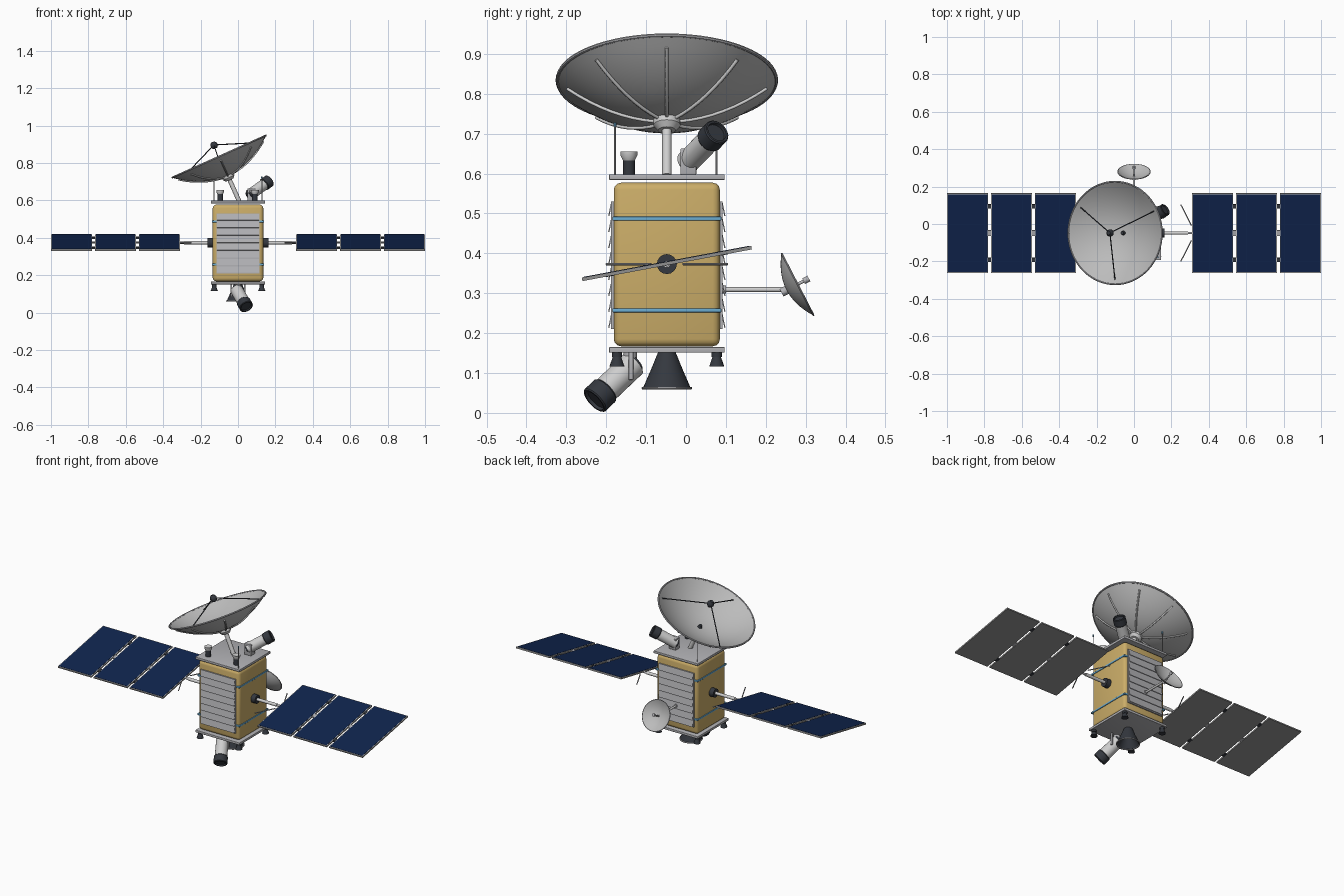
import bpy, bmesh, math
from mathutils import Matrix, Vector

if "Cube" in bpy.data.objects:
    bpy.data.objects.remove(bpy.data.objects["Cube"])


def material(name, r, g, b):
    m = bpy.data.materials.new(name)
    m.use_nodes = True
    m.diffuse_color = (r, g, b, 1)
    m.node_tree.nodes["Principled BSDF"].inputs["Base Color"].default_value = (r, g, b, 1)
    return m


GOLD = material("gold foil", 0.60, 0.42, 0.14)
GREY = material("metal grey", 0.45, 0.45, 0.47)
LIGHT = material("light grey", 0.62, 0.62, 0.62)
DISH = material("dish grey", 0.50, 0.50, 0.50)
DARK = material("dark metal", 0.035, 0.04, 0.05)
BLUE = material("solar blue", 0.005, 0.018, 0.075)
BAND = material("band blue", 0.15, 0.42, 0.65)
BACK = material("panel back", 0.28, 0.28, 0.28)
CY = -0.048          # depth centre of the body
MID = 0.373          # height of the panel axis


def finish(name, bm, mat, matrix=Matrix()):
    """Turn a bmesh into an object, smooth with sharp corners."""
    bmesh.ops.remove_doubles(bm, verts=bm.verts, dist=1e-6)
    bmesh.ops.transform(bm, matrix=matrix, verts=bm.verts)
    bmesh.ops.recalc_face_normals(bm, faces=bm.faces)
    for f in bm.faces:
        f.smooth = True
    for e in bm.edges:
        e.smooth = e.calc_face_angle(0) < math.radians(35)
    mesh = bpy.data.meshes.new(name)
    bm.to_mesh(mesh)
    bm.free()
    mesh.materials.append(mat)
    ob = bpy.data.objects.new(name, mesh)
    bpy.context.collection.objects.link(ob)
    return ob


def box(name, centre, size, mat, bevel=0, tilt=0):
    bm = bmesh.new()
    bmesh.ops.create_cube(bm, size=1, matrix=Matrix.Diagonal((*size, 1)))
    if bevel:
        bmesh.ops.bevel(bm, geom=bm.edges[:], offset=bevel, segments=3,
                        profile=0.5, affect='EDGES')
    return finish(name, bm, mat, Matrix.Translation(centre) @ Matrix.Rotation(tilt, 4, 'X'))


def lathe(name, profile, mat, matrix=Matrix(), n=24, closed=False):
    """Revolve (radius, height) points about z."""
    bm = bmesh.new()
    rings = [[bm.verts.new((r * math.cos(a), r * math.sin(a), z)) for r, z in profile]
             for a in (math.tau * i / n for i in range(n))]
    count = len(profile) - (0 if closed else 1)
    for i in range(n):
        a, b = rings[i], rings[(i + 1) % n]
        for j in range(count):
            k = (j + 1) % len(profile)
            bm.faces.new((a[j], b[j], b[k], a[k]))
    bmesh.ops.dissolve_degenerate(bm, dist=1e-6, edges=bm.edges[:])
    return finish(name, bm, mat, matrix)


def rod(name, p, q, r, mat, r2=None, n=16):
    """Cylinder or cone between two points."""
    p, q = Vector(p), Vector(q)
    h = (q - p).length
    m = Matrix.Translation(p) @ (q - p).to_track_quat('Z', 'Y').to_matrix().to_4x4()
    r2 = r if r2 is None else r2
    return lathe(name, [(0, 0), (r, 0), (r2, h), (0, h)], mat, m, n)


def bowl(name, radius, depth, mat, matrix, thick=0.005, n=48):
    """Parabolic shell with its vertex at the origin, opening along +z."""
    rs = [radius * i / 12 for i in range(13)]
    outer = [(r, depth * (r / radius) ** 2) for r in rs]
    inner = [(r, z + thick) for r, z in reversed(outer)]
    return lathe(name, outer + inner, mat, matrix, n)


def ring(name, radius, height, thick, mat, matrix, n=48):
    pts = [(radius + thick * math.cos(a), height + thick * math.sin(a))
           for a in (math.tau * i / 8 for i in range(8))]
    return lathe(name, pts, mat, matrix, n, closed=True)


# Body, end plates and straps
box("body", (0, CY, 0.372), (0.27, 0.266, 0.41), GOLD, 0.018)
for name, z in (("bottom_plate", 0.158), ("top_plate", 0.591)):
    box(name, (0, CY, z), (0.29, 0.29, 0.014), GREY, 0.002)
for z in (0.257, 0.487):
    box("strap", (0, CY, z), (0.277, 0.273, 0.010), BAND, 0.002)

# Louvred radiators on front and back
for s in (-1, 1):
    face = CY + s * 0.136
    box("radiator", (0, face, 0.37), (0.23, 0.008, 0.32), GREY)
    for i in range(8):
        box("radiator_slat", (0, face + s * 0.006, 0.23 + i * 0.04),
            (0.222, 0.003, 0.034), GREY, tilt=s * math.radians(12))

# Solar wings
TILT = Matrix.Translation((0, CY, MID + 0.001)) @ Matrix.Rotation(math.radians(10.6), 4, 'X')
for s in (-1, 1):
    rod("wing_hub", (s * 0.13, CY, MID), (s * 0.162, CY, MID), 0.025, DARK)
    rod("wing_boom", (s * 0.16, CY, MID), (s * 0.29, CY, MID), 0.009, LIGHT)
    rod("wing_boom_tip", (s * 0.28, CY, MID), (s * 0.312, CY, MID), 0.006, GREY)
    for side in (-1, 1):
        rod("wing_brace", (s * 0.25, CY + side * 0.152, MID),
            (s * 0.307, CY + side * 0.04, MID), 0.003, GREY, n=8)
    for i in range(3):
        x = s * (0.42 + i * 0.235)
        frame = box("panel_frame", (x, 0, 0), (0.22, 0.432, 0.008), BACK)
        edge = box("panel_edge", (x, 0, 0.0042), (0.22, 0.432, 0.001), LIGHT)
        cells = box("panel_cells", (x, 0, 0.005), (0.211, 0.423, 0.002), BLUE)
        parts = [frame, edge, cells]
        if i < 2:
            for y in (-0.145, 0.145):
                parts.append(box("panel_hinge", (x + s * 0.1175, y, 0),
                                 (0.018, 0.022, 0.010), DARK))
            parts.append(box("panel_link", (x + s * 0.1175, 0, 0), (0.016, 0.03, 0.006), GREY))
        for ob in parts:
            ob.data.transform(TILT)

# Main dish on a slanted mast
R, D = 0.274, 0.11
AX = Matrix.Translation((-0.055, CY, 0.732)) @ Matrix.Rotation(math.radians(-24.2), 4, 'Y')
bowl("main_dish", R, D, DISH, AX, n=64)
ring("main_dish_rim", R, D + 0.002, 0.005, GREY, AX, 64)
rod("mast", AX @ Vector((0, 0, -0.15)), AX @ Vector((0, 0, -0.01)), 0.012, LIGHT)
lathe("mast_collar", [(0, -0.026), (0.022, -0.026), (0.034, -0.012), (0.034, 0.004), (0, 0.004)],
      LIGHT, AX)
rod("dish_centre", AX @ Vector((0, 0, 0.003)), AX @ Vector((0, 0, 0.02)), 0.013, DARK, 0.009)


def on_dish(angle, r, lift=0.0):
    return AX @ Vector((r * math.cos(angle), r * math.sin(angle), D * (r / R) ** 2 + lift))


# Ribs behind the dish
for i in range(8):
    a = math.tau * i / 8
    curve = bpy.data.curves.new("dish_rib", 'CURVE')
    curve.dimensions = '3D'
    curve.bevel_depth = 0.0045
    curve.bevel_resolution = 1
    curve.use_fill_caps = True
    curve.materials.append(LIGHT)
    line = curve.splines.new('POLY')
    line.points.add(8)
    for j, p in enumerate(line.points):
        p.co = (*on_dish(a, 0.03 + 0.22 * j / 8, -0.003), 1)
    bpy.context.collection.objects.link(bpy.data.objects.new("dish_rib", curve))

# Feed horn on three struts
for deg in (28, 147, 268):
    rod("feed_strut", on_dish(math.radians(deg), 0.25, 0.003),
        AX @ Vector((0, 0, 0.18)), 0.003, DARK, n=8)
lathe("feed_horn", [(0, 0.16), (0.012, 0.16), (0.019, 0.172), (0.019, 0.184),
                    (0.010, 0.197), (0, 0.197)], DARK, AX)


# Telescopes on brackets, each with a dark hood
def telescope(name, start, end, r):
    a, b = Vector(start), Vector(end)
    d = (b - a).normalized()
    hood = b - d * 0.04
    rod(name + "_barrel", a - d * 0.022, hood, r, LIGHT, n=24)
    rod(name + "_back", a - d * 0.03, a - d * 0.02, r * 0.75, DARK, n=24)
    m = Matrix.Translation(hood) @ d.to_track_quat('Z', 'Y').to_matrix().to_4x4()
    o = r + 0.004
    lathe(name + "_hood", [(0, -0.003), (o - 0.003, -0.003), (o, 0.001), (o, 0.037), (o - 0.003, 0.04),
                           (o - 0.008, 0.04), (o - 0.009, 0.032), (0, 0.032)], DARK, m, 24)


telescope("upper_telescope", (0.078, 0.015, 0.64), (0.168, 0.078, 0.705), 0.030)
box("upper_bracket", (0.072, 0.006, 0.63), (0.045, 0.04, 0.066), GREY, 0.003)
telescope("lower_telescope", (0.0, -0.148, 0.108), (0.045, -0.230, 0.030), 0.034)
rod("lower_bracket", (0, -0.14, 0.153), (0, -0.14, 0.10), 0.017, GREY)
for x in (-0.036, 0.036):
    box("lower_yoke", (x, -0.138, 0.118), (0.008, 0.012, 0.07), GREY, 0.002)

# Main engine bell
BASE = Matrix.Translation((0, CY, 0))
lathe("engine_bell", [(0, 0.152), (0.022, 0.152), (0.040, 0.108), (0.060, 0.062),
                      (0.056, 0.062), (0.018, 0.135), (0, 0.135)], DARK, BASE, 32)
ring("engine_rim", 0.060, 0.062, 0.0035, GREY, BASE, 32)

# Corner thrusters
for x in (-0.127, 0.127):
    for y in (-0.173, 0.077):
        rod("thruster", (x, y, 0.116), (x, y, 0.142), 0.019, DARK, 0.010)
        rod("thruster_mount", (x, y, 0.140), (x, y, 0.153), 0.013, DARK)

# Small horns on the top plate
for x in (-0.095, 0.09):
    m = Matrix.Translation((x, -0.143, 0.597))
    lathe("sensor_post", [(0, 0), (0.015, 0), (0.015, 0.038), (0, 0.038)], DARK, m)
    lathe("sensor_cup", [(0, 0.036), (0.015, 0.036), (0.021, 0.048), (0.021, 0.058),
                         (0.016, 0.058), (0, 0.05)], LIGHT, m)

# Whip aerials with blue tips
for x, y in ((0.128, -0.178), (-0.128, 0.077)):
    rod("whip", (x, y, 0.595), (x, y, 0.72), 0.0025, GREY, n=8)
    rod("whip_tip", (x, y, 0.718), (x, y, 0.728), 0.004, BAND, n=8)

# Rear dish on its arm
REAR = Matrix.Translation((0, 0.252, 0.308)) @ Matrix.Rotation(math.radians(-62.7), 4, 'X')
rod("rear_arm", (0, 0.08, 0.309), (0, 0.256, 0.309), 0.006, LIGHT)
rod("rear_arm_foot", (0, 0.08, 0.309), (0, 0.10, 0.309), 0.010, GREY)
bowl("rear_dish", 0.0865, 0.030, DISH, REAR, 0.003)
ring("rear_dish_rim", 0.0865, 0.031, 0.0025, GREY, REAR)
rod("rear_joint", REAR @ Vector((0, 0, -0.014)), REAR @ Vector((0, 0, 0.002)), 0.011, GREY)
rod("rear_feed", REAR @ Vector((0, 0, 0)), REAR @ Vector((0, 0, 0.052)), 0.004, GREY)
rod("rear_feed_tip", REAR @ Vector((0, 0, 0.048)), REAR @ Vector((0, 0, 0.063)), 0.008, GREY)
